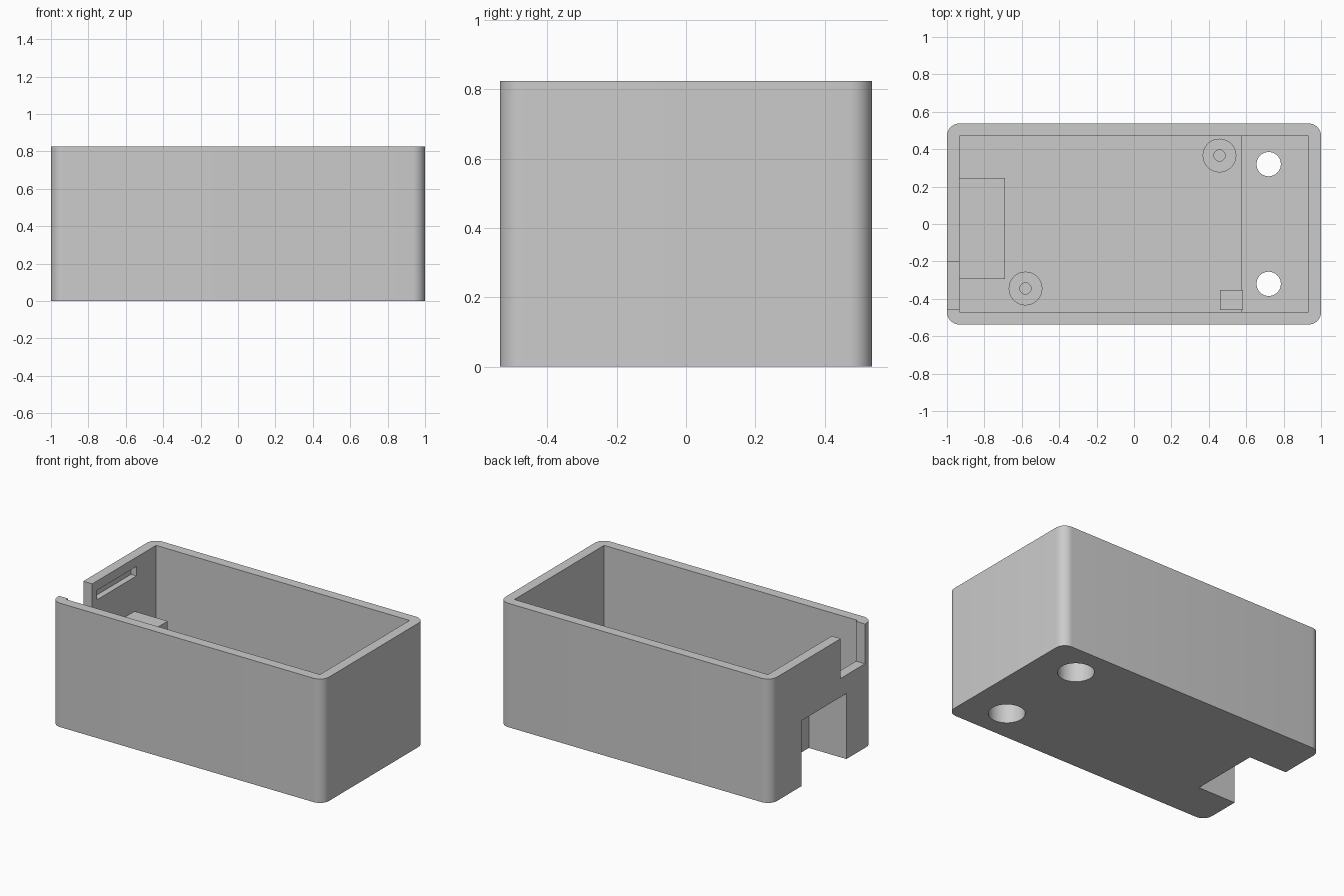
import bpy
import bmesh
from mathutils import Matrix, Vector

if "Cube" in bpy.data.objects:
    bpy.data.objects.remove(bpy.data.objects["Cube"], do_unlink=True)

grey = bpy.data.materials.new("plain grey")
grey.use_nodes = True
grey.diffuse_color = (0.6, 0.6, 0.6, 1)
grey.node_tree.nodes["Principled BSDF"].inputs["Base Color"].default_value = (0.6, 0.6, 0.6, 1)

W, D, H = 1.0, 0.5375, 0.825        # half width, half depth, height
WALL = 0.066
IX, IY = W - WALL, D - WALL         # inner half sizes
LEDGE_X, LEDGE_Z = 0.572, 0.22
OVER = 0.02                         # overlap that keeps booleans clean


def finish(name, bm):
    bmesh.ops.recalc_face_normals(bm, faces=bm.faces)
    mesh = bpy.data.meshes.new(name)
    bm.to_mesh(mesh)
    bm.free()
    mesh.materials.append(grey)
    ob = bpy.data.objects.new(name, mesh)
    bpy.context.collection.objects.link(ob)
    return ob


def box(name, x, y, z, radius=0):
    """Box from (min, max) ranges, with optional rounded upright edges."""
    bm = bmesh.new()
    bmesh.ops.create_cube(bm, size=1)
    for v in bm.verts:
        v.co = Vector([r[0] if c < 0 else r[1] for c, r in zip(v.co, (x, y, z))])
    if radius:
        upright = [e for e in bm.edges if abs(e.verts[0].co.z - e.verts[1].co.z) > 0.1]
        bmesh.ops.bevel(bm, geom=upright, offset=radius, segments=10,
                        profile=0.5, affect='EDGES')
    return finish(name, bm)


def cylinder(name, x, y, z, radius):
    bm = bmesh.new()
    bmesh.ops.create_cone(bm, cap_ends=True, segments=48, radius1=radius,
                          radius2=radius, depth=z[1] - z[0],
                          matrix=Matrix.Translation((x, y, sum(z) / 2)))
    return finish(name, bm)


def combine(target, tool, operation):
    """Apply a boolean and remove the tool."""
    tool.hide_render = True
    mod = target.modifiers.new(operation, 'BOOLEAN')
    mod.operation = operation
    mod.solver = 'EXACT'
    mod.object = tool
    bpy.context.view_layer.objects.active = target
    bpy.ops.object.modifier_apply(modifier=mod.name)
    bpy.data.objects.remove(tool, do_unlink=True)


# Open-topped shell with rounded upright corners
case = box("case", (-W, W), (-D, D), (0, H), radius=0.067)
combine(case, box("cavity", (-IX, IX), (-IY, IY), (WALL, H + 0.1)), 'DIFFERENCE')

# Raised parts inside: screw ledge, socket housing, corner rest, standoffs
low = WALL - OVER
posts = [(0.457, 0.366), (-0.58, -0.345)]
raised = [
    box("screw_ledge", (LEDGE_X, IX + OVER), (-IY - OVER, IY + OVER), (low, LEDGE_Z)),
    box("socket_housing", (-IX - OVER, -0.69), (-0.295, 0.246), (low, 0.472)),
    box("corner_rest", (0.46, LEDGE_X + OVER / 2), (-0.46, -0.353), (low, 0.27)),
]
raised += [cylinder("standoff", x, y, (low, 0.27), 0.09) for x, y in posts]
for part in raised:
    combine(case, part, 'UNION')

# Openings: socket bay, cable notch in the rim, catch slot in the end wall
cuts = [
    box("socket_bay", (-W - 0.1, -0.723), (-0.26, 0.212), (-0.1, 0.436)),
    box("cable_notch", (-W - 0.1, -IX + 0.001), (-0.455, -0.2), (0.56, H + 0.1)),
    box("catch_slot", (-IX - 0.04, -IX + 0.05), (-0.148, 0.265), (0.7, 0.763)),
]
# Pilot holes in the standoffs, counterbored screw holes in the floor
cuts += [cylinder("pilot_hole", x, y, (0.1, 0.4), 0.03) for x, y in posts]
for y in (-0.32, 0.32):
    cuts.append(cylinder("screw_hole", 0.72, y, (-0.1, 0.4), 0.065))
    cuts.append(cylinder("counterbore", 0.72, y, (-0.1, 0.152), 0.11))
for cutter in cuts:
    combine(case, cutter, 'DIFFERENCE')

# Smooth the rounded corners and bores, keep all other edges crisp
bpy.ops.object.select_all(action='DESELECT')
case.select_set(True)
bpy.context.view_layer.objects.active = case
bpy.ops.object.shade_smooth_by_angle(angle=0.52)
